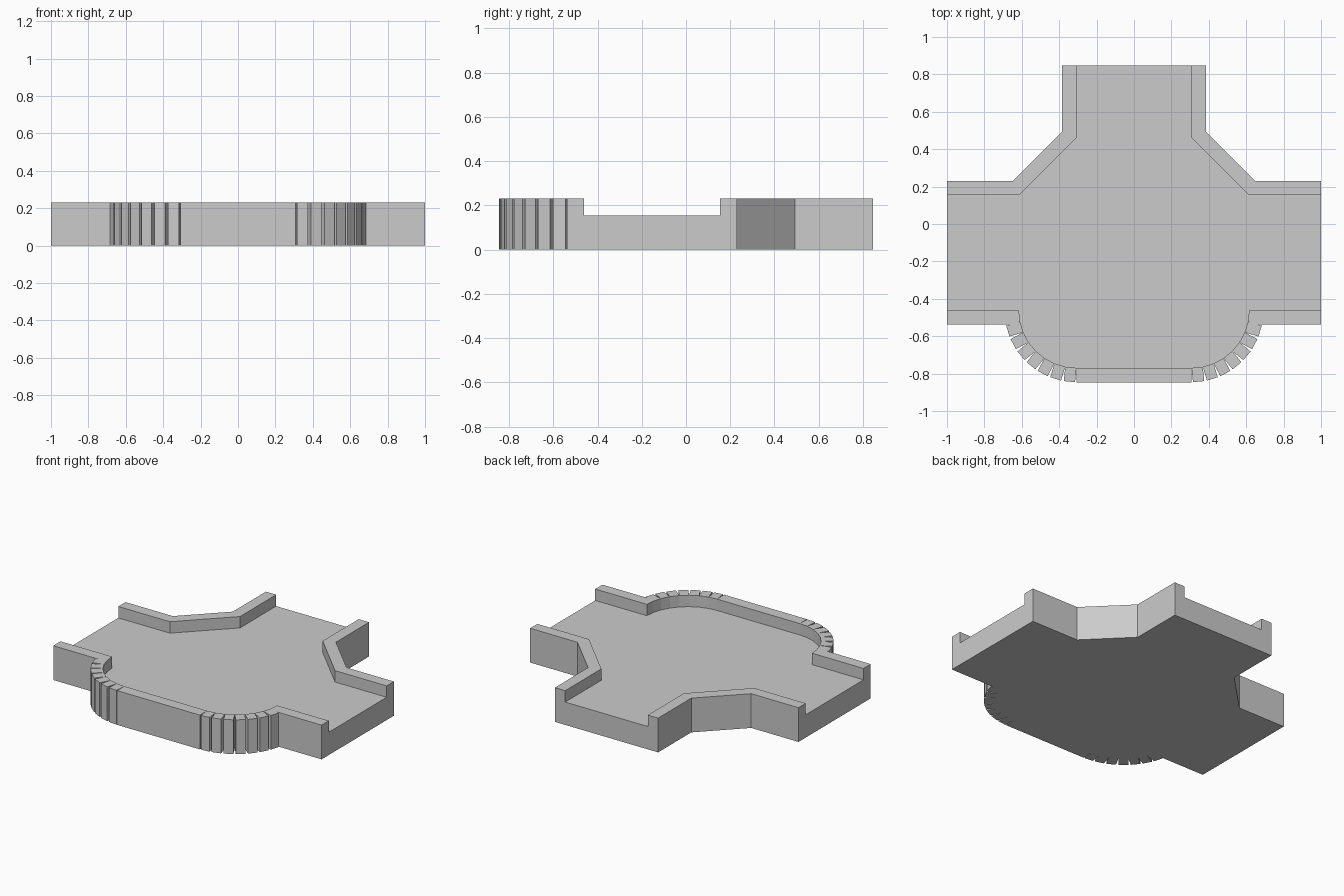
import bpy, bmesh
from math import sin, cos, radians

if "Cube" in bpy.data.objects:
    bpy.data.objects.remove(bpy.data.objects["Cube"])

U = 2 / 26              # grid module: wall thickness
FLOOR_H, WALL_H = 2 * U, 3 * U
X_END, Y_END = 13 * U, 11 * U
R = 4 * U               # inner radius of the rounded corners
CX, CY = 4 * U, -6 * U  # centre of the right-hand rounded corner
STONES = 8
M = U * 0.41421         # mitre offset at the 45 degree bends


def prism(name, outlines, height, mirror=False):
    """Extrude closed outlines up from the ground, optionally mirrored in x."""
    bm = bmesh.new()
    for pts in outlines:
        low = [bm.verts.new((x, y, 0)) for x, y in pts]
        top = [bm.verts.new((x, y, height)) for x, y in pts]
        bm.faces.new(low[::-1])
        bm.faces.new(top)
        for i in range(len(pts)):
            j = (i + 1) % len(pts)
            bm.faces.new((low[i], low[j], top[j], top[i]))
    bmesh.ops.recalc_face_normals(bm, faces=bm.faces)
    mesh = bpy.data.meshes.new(name)
    bm.to_mesh(mesh)
    bm.free()
    obj = bpy.data.objects.new(name, mesh)
    bpy.context.collection.objects.link(obj)
    if mirror:
        mod = obj.modifiers.new("mirror", 'MIRROR')
        mod.use_mirror_merge = False
    return obj


# Points on the inner face of the rounded corner, front to side
step = radians(90 / STONES)
arc = [(CX + R * sin(i * step), CY - R * cos(i * step)) for i in range(STONES + 1)]

# Floor slab
half = arc + [(X_END, CY), (X_END, 2 * U), (8 * U, 2 * U), (4 * U, 6 * U), (4 * U, Y_END)]
prism("floor", [half + [(-x, y) for x, y in reversed(half)]], FLOOR_H)

# Bent walls between the side passages and the rear passage
prism("rear_corner_wall", [[
    (X_END, 2 * U), (X_END, 3 * U), (8 * U + M, 3 * U), (5 * U, 6 * U + M),
    (5 * U, Y_END), (4 * U, Y_END), (4 * U, 6 * U), (8 * U, 2 * U)]], WALL_H, True)

# Short straight walls along the front of the side passages
prism("side_passage_wall", [[
    (8 * U, CY - U), (X_END, CY - U), (X_END, CY), (8 * U, CY)]], WALL_H, True)

# Straight front wall
prism("front_wall", [[
    (-CX, -Y_END), (CX, -Y_END), (CX, CY - R), (-CX, CY - R)]], WALL_H)

# Square-cut stones fanned around the rounded corners, gaps opening outward
stones = []
for i in range(STONES):
    a = (i + 0.5) * step
    dx, dy = U * sin(a), -U * cos(a)
    (x0, y0), (x1, y1) = arc[i], arc[i + 1]
    stones.append([(x0, y0), (x0 + dx, y0 + dy), (x1 + dx, y1 + dy), (x1, y1)])
prism("curved_wall_stones", stones, WALL_H, True)
